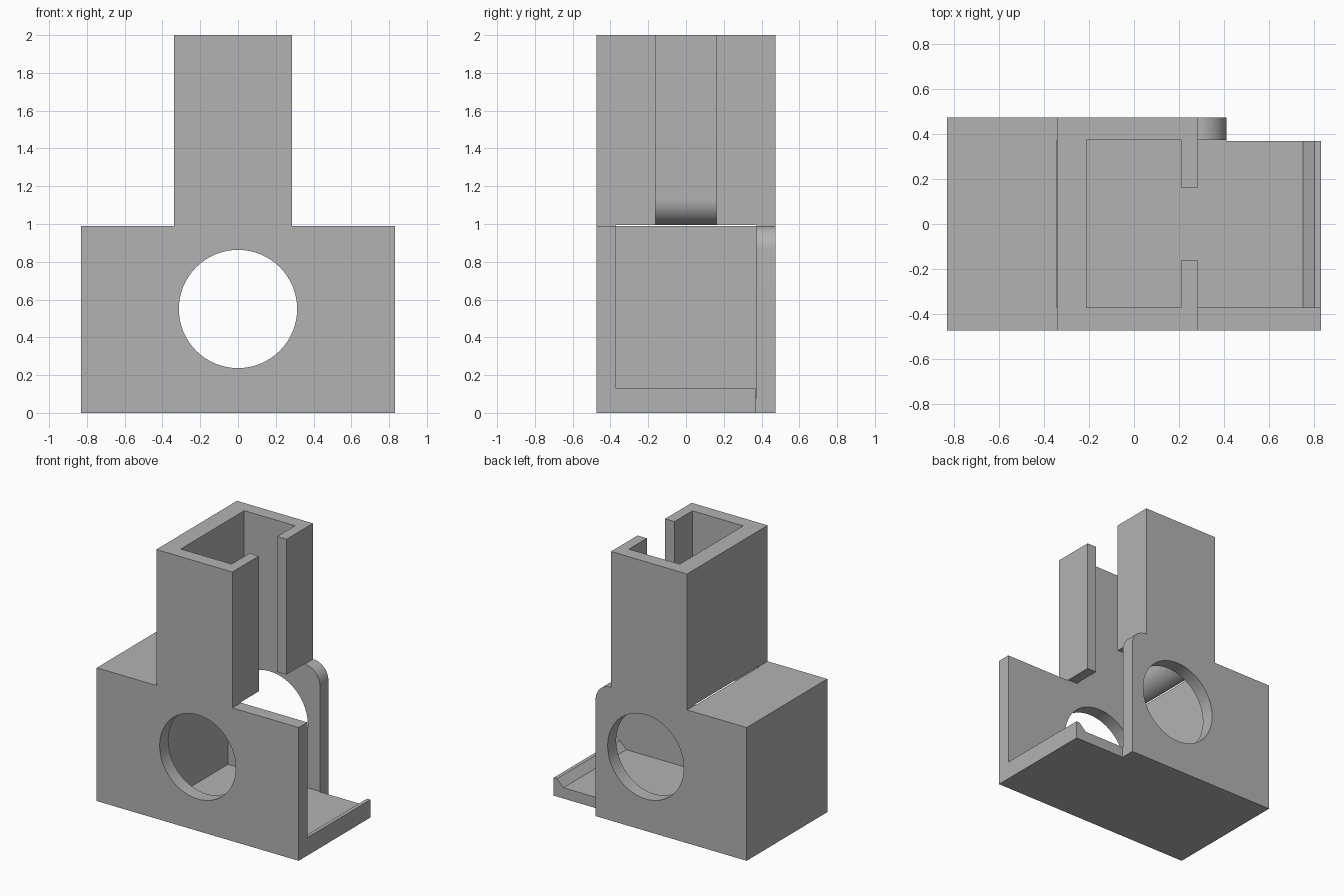
import bpy
import bmesh
from math import sin, cos, radians

cube = bpy.data.objects.get("Cube")
if cube:
    bpy.data.objects.remove(cube, do_unlink=True)

grey = bpy.data.materials.new("plain_grey")
grey.use_nodes = True
colour = (0.45, 0.45, 0.45, 1)
grey.diffuse_color = colour
grey.node_tree.nodes["Principled BSDF"].inputs["Base Color"].default_value = colour


def arc(cx, cz, r, start, end, steps=16):
    """Points of an arc in the x-z plane, angles in degrees."""
    angles = [radians(start + (end - start) * i / steps) for i in range(steps + 1)]
    return [(cx + r * cos(a), cz + r * sin(a)) for a in angles]


def extrude(name, profile, y0, y1):
    """Prism with an x-z profile running from y0 to y1."""
    bm = bmesh.new()
    face = bm.faces.new([bm.verts.new((x, y0, z)) for x, z in profile])
    swept = bmesh.ops.extrude_face_region(bm, geom=[face])["geom"]
    moved = [v for v in swept if isinstance(v, bmesh.types.BMVert)]
    bmesh.ops.translate(bm, verts=moved, vec=(0, y1 - y0, 0))
    bmesh.ops.recalc_face_normals(bm, faces=bm.faces)
    mesh = bpy.data.meshes.new(name)
    bm.to_mesh(mesh)
    bm.free()
    mesh.materials.append(grey)
    obj = bpy.data.objects.new(name, mesh)
    bpy.context.collection.objects.link(obj)
    return obj


# Outer block with the upright tower
body = extrude("bracket_body", [
    (-0.83, 0), (0.83, 0), (0.83, 0.99), (0.285, 0.99),
    (0.285, 2), (-0.34, 2), (-0.34, 0.99), (-0.83, 0.99)], -0.473, 0.473)

cutters = [
    # Chamber, tower shaft, rounded ceiling edge and sloped floor lip
    extrude("chamber_cutter", [
        (-0.343, 0.08), (0.75, 0.08), (0.803, 0.133), (1, 0.133), (1, 0.995),
        (0.208, 0.995), (0.208, 2.2), (-0.21, 2.2)]
        + arc(-0.343, 1.128, 0.133, 0, -90), -0.372, 0.373),
    # Slot down the open side of the tower
    extrude("slot_cutter", [(0, 0.9), (0.5, 0.9), (0.5, 2.2), (0, 2.2)],
            -0.162, 0.162),
    # Shortened back wall with a rounded top corner
    extrude("back_wall_cutter", [(0.412, -0.1)]
            + arc(0.287, 0.867, 0.125, 0, 90)
            + [(0.287, 1.1), (1, 1.1), (1, -0.1)], 0.368, 0.6),
    # Round hole through the front and back walls
    extrude("round_hole_cutter", arc(0, 0.55, 0.313, 0, 360, 64)[:-1], -0.6, 0.6),
]

bpy.ops.object.select_all(action='DESELECT')
bpy.context.view_layer.objects.active = body
body.select_set(True)
for cutter in cutters:
    cutter.hide_render = True
    cut = body.modifiers.new(cutter.name, 'BOOLEAN')
    cut.operation = 'DIFFERENCE'
    cut.solver = 'EXACT'
    cut.object = cutter
    bpy.ops.object.modifier_apply(modifier=cut.name)
    bpy.data.objects.remove(cutter, do_unlink=True)

bpy.ops.object.shade_smooth_by_angle(angle=radians(30))
